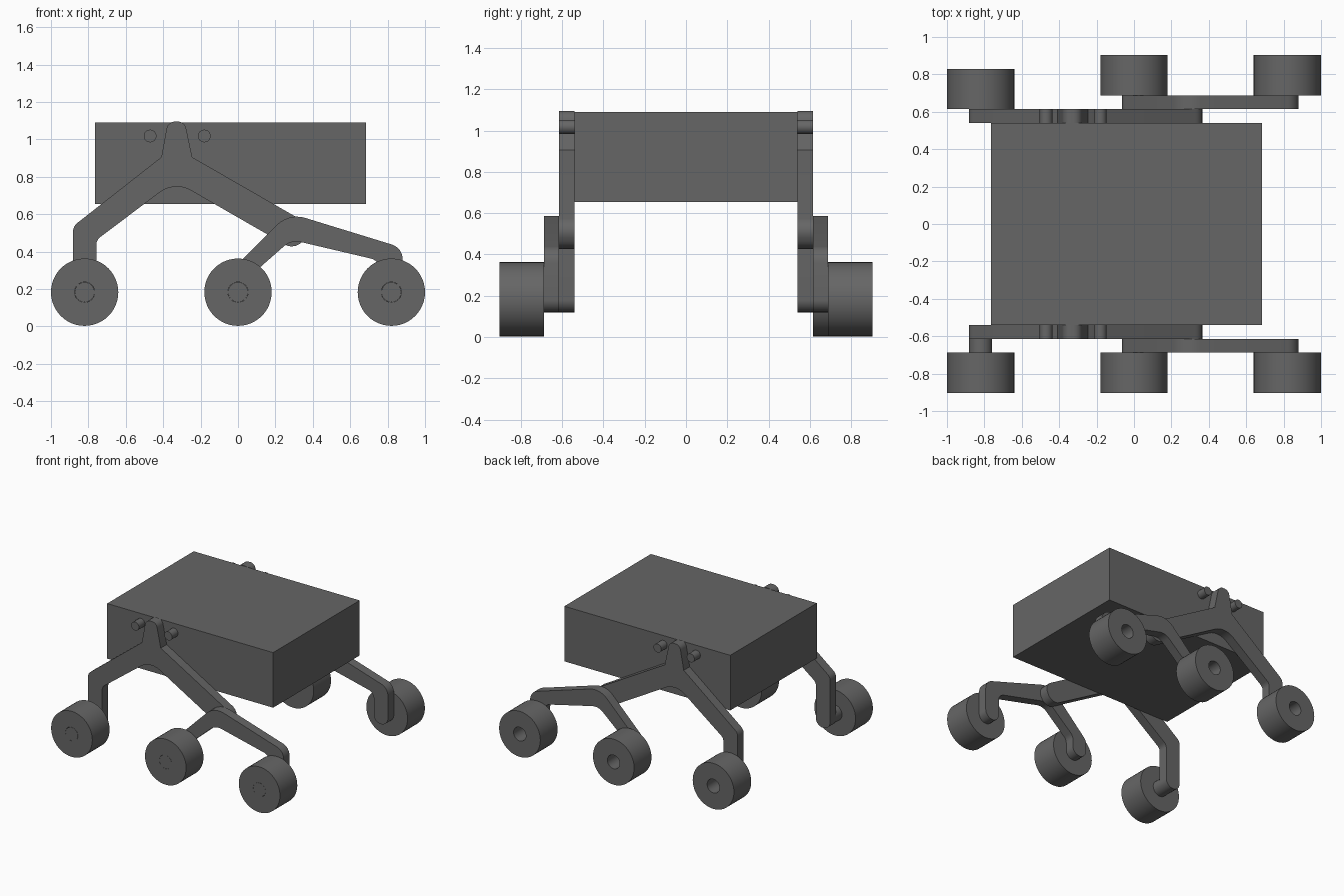
import bpy
import bmesh
import math
from mathutils import Vector

cube = bpy.data.objects.get("Cube")
if cube:
    bpy.data.objects.remove(cube, do_unlink=True)

GREY = (0.133, 0.133, 0.133, 1)
grey = bpy.data.materials.new("dark grey")
grey.use_nodes = True
grey.diffuse_color = GREY
grey.node_tree.nodes["Principled BSDF"].inputs["Base Color"].default_value = GREY


def finish(name, bm, location=(0, 0, 0)):
    """Turn a bmesh into a shaded object."""
    bmesh.ops.recalc_face_normals(bm, faces=bm.faces)
    mesh = bpy.data.meshes.new(name)
    bm.to_mesh(mesh)
    bm.free()
    mesh.materials.append(grey)
    obj = bpy.data.objects.new(name, mesh)
    obj.location = location
    bpy.context.collection.objects.link(obj)
    bpy.ops.object.select_all(action="DESELECT")
    obj.select_set(True)
    bpy.context.view_layer.objects.active = obj
    bpy.ops.object.shade_smooth_by_angle(angle=math.radians(30))


def bridge(bm, a, b):
    """Join two equal closed rings with quads."""
    for k in range(len(a)):
        n = (k + 1) % len(a)
        bm.faces.new((a[k], a[n], b[n], b[k]))


def rounded(corners, steps=6):
    """Round each (x, z, radius) corner of a closed outline."""
    points = []
    for i, (x, z, r) in enumerate(corners):
        p = Vector((x, z))
        if not r:
            points.append(p)
            continue
        a = (Vector(corners[i - 1][:2]) - p).normalized()
        b = (Vector(corners[(i + 1) % len(corners)][:2]) - p).normalized()
        half = math.acos(a.dot(b)) / 2
        centre = p + (a + b).normalized() * r / math.sin(half)
        start = p + a * r / math.tan(half) - centre
        end = p + b * r / math.tan(half) - centre
        for k in range(steps + 1):
            points.append(centre + start.lerp(end, k / steps).normalized() * r)
    return points


def plate(name, outline, y0, y1):
    """Extrude an x-z outline along y."""
    bm = bmesh.new()
    rings = [[bm.verts.new((p.x, y, p.y)) for p in outline] for y in (y0, y1)]
    for ring in rings:
        bm.faces.new(ring)
    bridge(bm, *rings)
    finish(name, bm)


def rod(name, x, z, radius, y0, y1, bore=0, sides=48):
    """Cylinder along y, optionally with a bore right through it."""
    bm = bmesh.new()
    half = abs(y1 - y0) / 2

    def ring(r, y):
        angles = [math.tau * k / sides for k in range(sides)]
        return [bm.verts.new((r * math.cos(t), y, r * math.sin(t))) for t in angles]

    outer = [ring(radius, -half), ring(radius, half)]
    bridge(bm, *outer)
    if bore:
        inner = [ring(bore, -half), ring(bore, half)]
        bridge(bm, *inner)
        for a, b in zip(outer, inner):
            bridge(bm, a, b)
    else:
        for cap in outer:
            bm.faces.new(cap)
    finish(name, bm, (x, (y0 + y1) / 2, z))


# Box body
plate("body", [Vector(p) for p in
               ((-0.765, 0.655), (0.685, 0.655), (0.685, 1.09), (-0.765, 1.09))],
      -0.54, 0.54)

# Long arm: raised tip, bent leg on the left, rounded pivot on the right
ROCKER = rounded([
    (-0.41, 0.905, 0), (-0.375, 1.095, 0.045), (-0.285, 1.095, 0.045),
    (-0.245, 0.905, 0), (0.389, 0.54, 0.07), (0.317, 0.4, 0.07),
    (-0.339, 0.777, 0.15), (-0.757, 0.462, 0.05), (-0.757, 0.12, 0.06),
    (-0.882, 0.12, 0.06), (-0.882, 0.535, 0.06)])

# Short arm carrying the middle and right wheels
BOGIE = rounded([
    (0.272, 0.607, 0.15), (0.88, 0.42, 0.08), (0.88, 0.12, 0.06),
    (0.757, 0.12, 0.06), (0.757, 0.352, 0.06), (0.285, 0.463, 0.1),
    (0.06, 0.265, 0.06), (0.06, 0.12, 0.06), (-0.063, 0.12, 0.06),
    (-0.063, 0.272, 0.06)])

INNER, MIDDLE, OUTER, TREAD = 0.54, 0.614, 0.688, 0.216
HUB = 0.183

for side, s in (("front", -1), ("back", 1)):
    plate(side + "_rocker_arm", ROCKER, s * INNER, s * MIDDLE)
    plate(side + "_bogie_arm", BOGIE, s * MIDDLE, s * OUTER)

    # Pegs on either side of the arm tip
    for label, x in (("left", -0.18), ("right", -0.47)):
        rod(f"{side}_{label}_peg", x, 1.018, 0.034, s * INNER, s * MIDDLE, sides=24)

    # Wheels; the back ones have open bores, the front ones flush axles
    for label, x in (("right", -0.82), ("middle", 0), ("left", 0.82)):
        start = MIDDLE if s > 0 and label == "right" else OUTER
        rod(f"{side}_{label}_wheel", x, HUB, 0.18, s * start,
            s * (start + TREAD), bore=0.054)
        if s < 0:
            rod(f"{side}_{label}_axle", x, HUB, 0.053, s * start, s * (start + TREAD))

# Spacer between the front long arm and its wheel
rod("front_wheel_spacer", -0.82, HUB, 0.062, -MIDDLE, -OUTER, sides=24)
